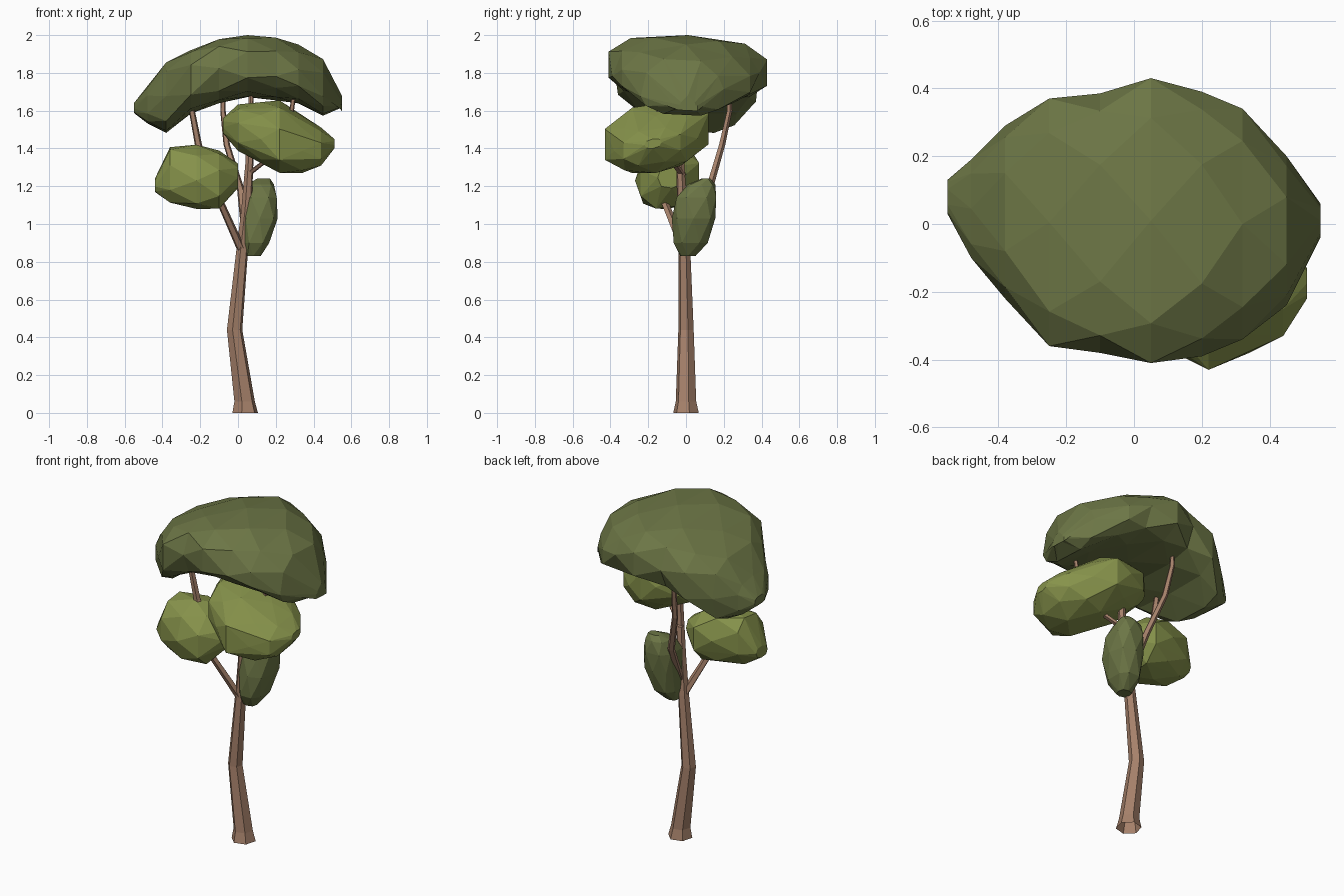
import bpy, bmesh, math

if "Cube" in bpy.data.objects:
    bpy.data.objects.remove(bpy.data.objects["Cube"])


def material(name, rgb):
    m = bpy.data.materials.new(name)
    m.diffuse_color = (*rgb, 1)
    m.use_nodes = True
    m.node_tree.nodes["Principled BSDF"].inputs["Base Color"].default_value = m.diffuse_color
    return m


BARK = material("bark", (0.38, 0.22, 0.145))
DARK = material("dark_leaves", (0.15, 0.18, 0.06))
LIGHT = material("light_leaves", (0.24, 0.29, 0.07))


def loft(name, rings, mat, twist=False, hull=False):
    """Skin a list of point rings, capping the ends (or wrap them in a hull)."""
    bm = bmesh.new()
    loops = [[bm.verts.new(p) for p in ring] for ring in rings]
    if hull:
        bmesh.ops.convex_hull(bm, input=bm.verts[:])
        bmesh.ops.delete(bm, geom=[v for v in bm.verts if not v.link_faces], context='VERTS')
    else:
        for a, b in zip(loops, loops[1:]):
            n = len(a)
            for k in range(n):
                j = (k + 1) % n
                if twist:
                    bm.faces.new((a[k], a[j], b[k]))
                    bm.faces.new((b[k], a[j], b[j]))
                else:
                    bm.faces.new((a[k], a[j], b[j], b[k]))
        if twist:
            bm.faces.new(loops[0])
        bm.faces.new(loops[-1])
    bmesh.ops.recalc_face_normals(bm, faces=bm.faces[:])
    me = bpy.data.meshes.new(name)
    bm.to_mesh(me)
    bm.free()
    me.materials.append(mat)
    ob = bpy.data.objects.new(name, me)
    bpy.context.collection.objects.link(ob)
    return ob


def limb(name, points, sides):
    """Tapered tube, open at its foot: points are x, y, z, radius."""
    rings = []
    for x, y, z, r in points:
        angles = [2 * math.pi * k / sides + 0.26 for k in range(sides)]
        rings.append([(x + r * math.cos(a), y + r * math.sin(a), z) for a in angles])
    return loft(name, rings, BARK)


def foliage(name, stations, mat, axis='X', sides=10, power=0.75, shear=0.0, hollow=0.0, hull=True):
    """Faceted clump: stations are position, then low/high limits of the two other axes."""
    rings = []
    for i, (t, u0, u1, v0, v1) in enumerate(stations):
        cs = []
        for k in range(sides):
            a = 2 * math.pi * (k + 0.5 * i) / sides
            cs.append([math.copysign(abs(f(a)) ** power, f(a)) for f in (math.cos, math.sin)])
        mu, mv = max(c[0] for c in cs), max(c[1] for c in cs)
        ring = []
        for cu, cv in cs:
            cu, cv = max(-1, min(1, cu / mu)), max(-1, min(1, cv / mv))
            u = (u0 + u1) / 2 + cu * (u1 - u0) / 2
            v = (v0 + v1) / 2 + cv * (v1 - v0) / 2
            v += shear * (u - (u0 + u1) / 2)
            if cv < -0.5:                      # raise the middle of the underside
                v += hollow * (1 - abs(cu))
            elif hollow and cv > 0 and t > 0:  # slope the shoulders on the right half
                v -= 0.06 * cu * cu * min(1, t / 0.2)
            v = min(v, 2.0)
            ring.append((t, u, v) if axis == 'X' else (u, v, t))
        rings.append(ring)
    return loft(name, rings, mat, twist=True, hull=hull)


# Trunk, flared at the ground
limb("trunk", [(0.038, 0, 0, 0.07), (0.035, 0, 0.06, 0.056), (-0.018, 0, 0.44, 0.042),
               (0.022, -0.008, 0.86, 0.032), (0.045, -0.02, 1.08, 0.028),
               (0.06, -0.03, 1.32, 0.022), (0.07, -0.03, 1.7, 0.012)], 6)

# Branches
limb("left_branch", [(0.02, -0.01, 0.86, 0.026), (-0.1, -0.12, 1.13, 0.021),
                     (-0.21, -0.09, 1.42, 0.02), (-0.25, -0.1, 1.63, 0.016)], 5)
limb("back_branch", [(0.04, 0.0, 0.95, 0.024), (0.015, 0.12, 1.18, 0.021),
                     (-0.06, 0.19, 1.42, 0.018), (-0.08, 0.23, 1.6, 0.015),
                     (-0.08, 0.23, 1.69, 0.012)], 5)
limb("right_branch", [(0.05, -0.02, 1.26, 0.022), (0.14, -0.07, 1.33, 0.019),
                      (0.27, -0.14, 1.5, 0.015), (0.295, -0.15, 1.68, 0.012)], 5)

# Arched main crown, slightly hollow underneath and lower at the back
foliage("crown", [(-0.55, 0.03, 0.13, 1.58, 1.64), (-0.48, -0.1, 0.19, 1.52, 1.73),
                  (-0.38, -0.22, 0.29, 1.48, 1.85), (-0.25, -0.36, 0.37, 1.57, 1.92),
                  (-0.1, -0.38, 0.385, 1.64, 1.97), (0.05, -0.41, 0.43, 1.66, 2.0),
                  (0.2, -0.39, 0.39, 1.655, 1.99), (0.32, -0.34, 0.34, 1.625, 1.95),
                  (0.45, -0.24, 0.2, 1.57, 1.88), (0.55, -0.04, 0.06, 1.61, 1.68)],
        DARK, power=0.68, shear=-0.05, hollow=0.015, hull=False)

# Smaller leaf clumps
foliage("left_clump", [(-0.44, -0.15, -0.04, 1.17, 1.24), (-0.36, -0.22, 0.02, 1.12, 1.40),
                       (-0.22, -0.27, 0.07, 1.08, 1.42), (-0.1, -0.24, 0.07, 1.09, 1.38),
                       (0.0, -0.15, 0.0, 1.19, 1.32)], LIGHT, sides=8, power=0.85, shear=0.12)
foliage("right_clump", [(-0.08, -0.1, 0.0, 1.48, 1.56), (0.0, -0.28, 0.08, 1.40, 1.62),
                        (0.12, -0.38, 0.12, 1.33, 1.645), (0.22, -0.43, 0.12, 1.29, 1.635),
                        (0.34, -0.38, 0.06, 1.27, 1.57), (0.44, -0.33, -0.03, 1.32, 1.50),
                        (0.51, -0.22, -0.13, 1.40, 1.45)], LIGHT, sides=8, power=0.85, shear=0.15)
foliage("low_clump", [(0.83, 0.04, 0.12, -0.03, 0.05), (0.9, 0.025, 0.165, -0.065, 0.115),
                      (1.03, 0.02, 0.21, -0.075, 0.155), (1.14, 0.025, 0.205, -0.05, 0.16),
                      (1.21, 0.05, 0.19, 0.01, 0.155), (1.24, 0.1, 0.17, 0.08, 0.13)],
        DARK, axis='Z', sides=8, power=0.75)
